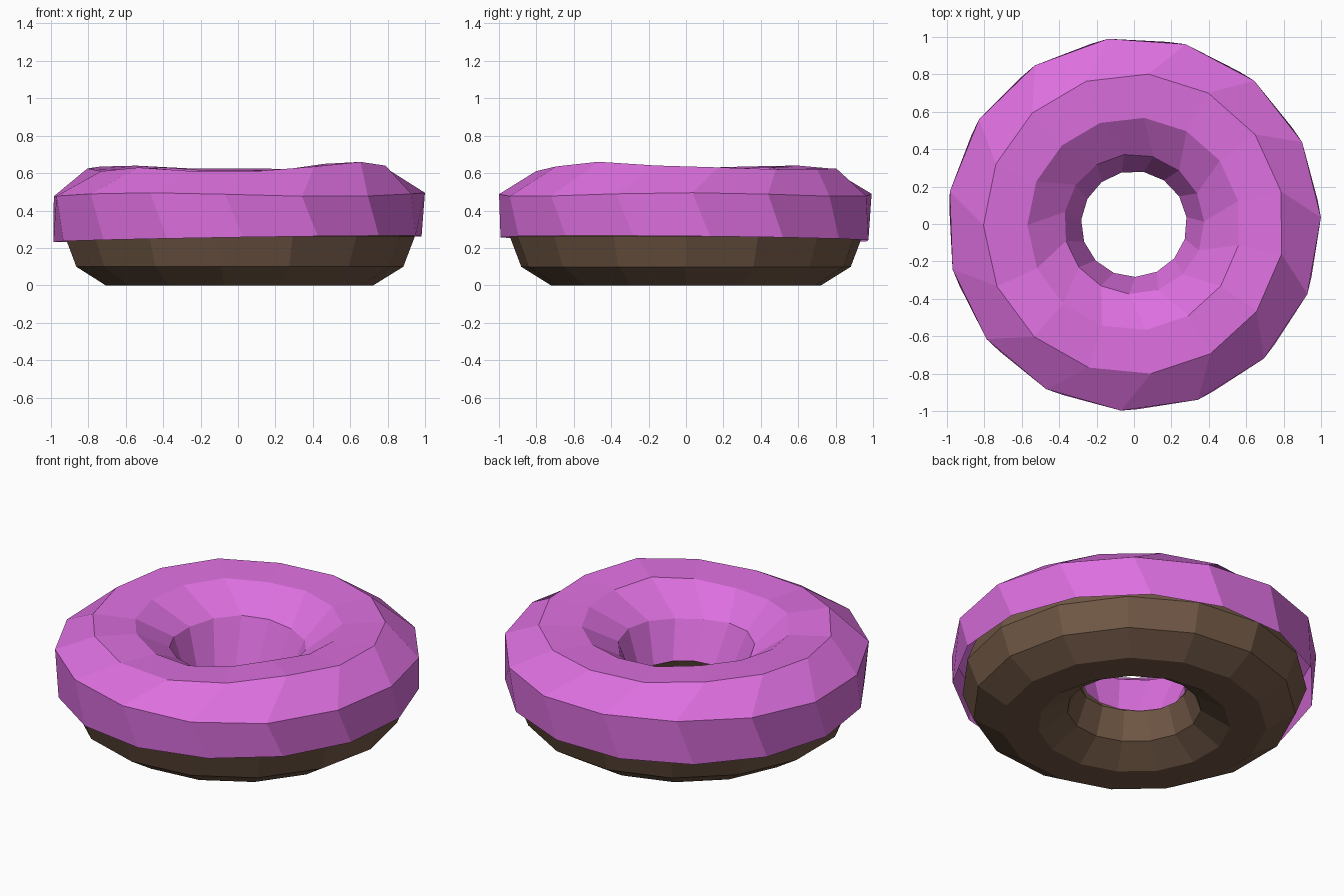
import bpy
from math import radians, sin, cos, tau

if "Cube" in bpy.data.objects:
    bpy.data.objects.remove(bpy.data.objects["Cube"])

SEG = 15


def material(name, rgb):
    m = bpy.data.materials.new(name)
    m.diffuse_color = (*rgb, 1)
    m.use_nodes = True
    m.node_tree.nodes["Principled BSDF"].inputs["Base Color"].default_value = m.diffuse_color
    return m


def ring(radius, height, offset):
    """One loop of points; height may be a function of (index, angle)."""
    pts = []
    for k in range(SEG):
        a = radians(offset) + tau * k / SEG
        z = height(k, a) if callable(height) else height
        pts.append((radius * cos(a), radius * sin(a), z))
    return pts


def loft(name, rings, mat, closed=False):
    """Bridge successive rings with quads."""
    verts = [p for r in rings for p in r]
    n = len(rings)
    faces = []
    for i in range(n if closed else n - 1):
        a, b = i * SEG, ((i + 1) % n) * SEG
        for k in range(SEG):
            j = (k + 1) % SEG
            faces.append((a + k, a + j, b + j, b + k))
    mesh = bpy.data.meshes.new(name)
    mesh.from_pydata(verts, [], faces)
    mesh.materials.append(mat)
    obj = bpy.data.objects.new(name, mesh)
    bpy.context.collection.objects.link(obj)
    return obj


# Dough: flattened ten-sided ring
dough_rings = []
for i in range(10):
    t = tau * i / 10
    dough_rings.append(ring(0.625 + 0.32 * cos(t), 0.26 + 0.273 * sin(t), 0))
loft("dough", dough_rings, material("dough_brown", (0.17, 0.10, 0.062)), True)

# Icing: lumpy open shell draped over the dough
crest = [.63, .62, .62, .625, .625, .64, .635, .625,
         .61, .63, .61, .61, .635, .66, .64]


def drip(k, a):
    return 0.248 + 0.018 * cos(a + radians(30))


def shoulder(k, a):
    return 0.485 + 0.01 * cos(3 * a)


icing_rings = [
    ring(0.99, drip, 7.5),
    ring(1.0, shoulder, 2),
    ring(0.805, lambda k, a: crest[k], 12.5),
    ring(0.57, lambda k, a: crest[k] - 0.01, 12.5),
    ring(0.375, shoulder, 2),
    ring(0.283, drip, 7.5),
]
loft("icing", icing_rings, material("icing_pink", (0.72, 0.16, 0.74)))
